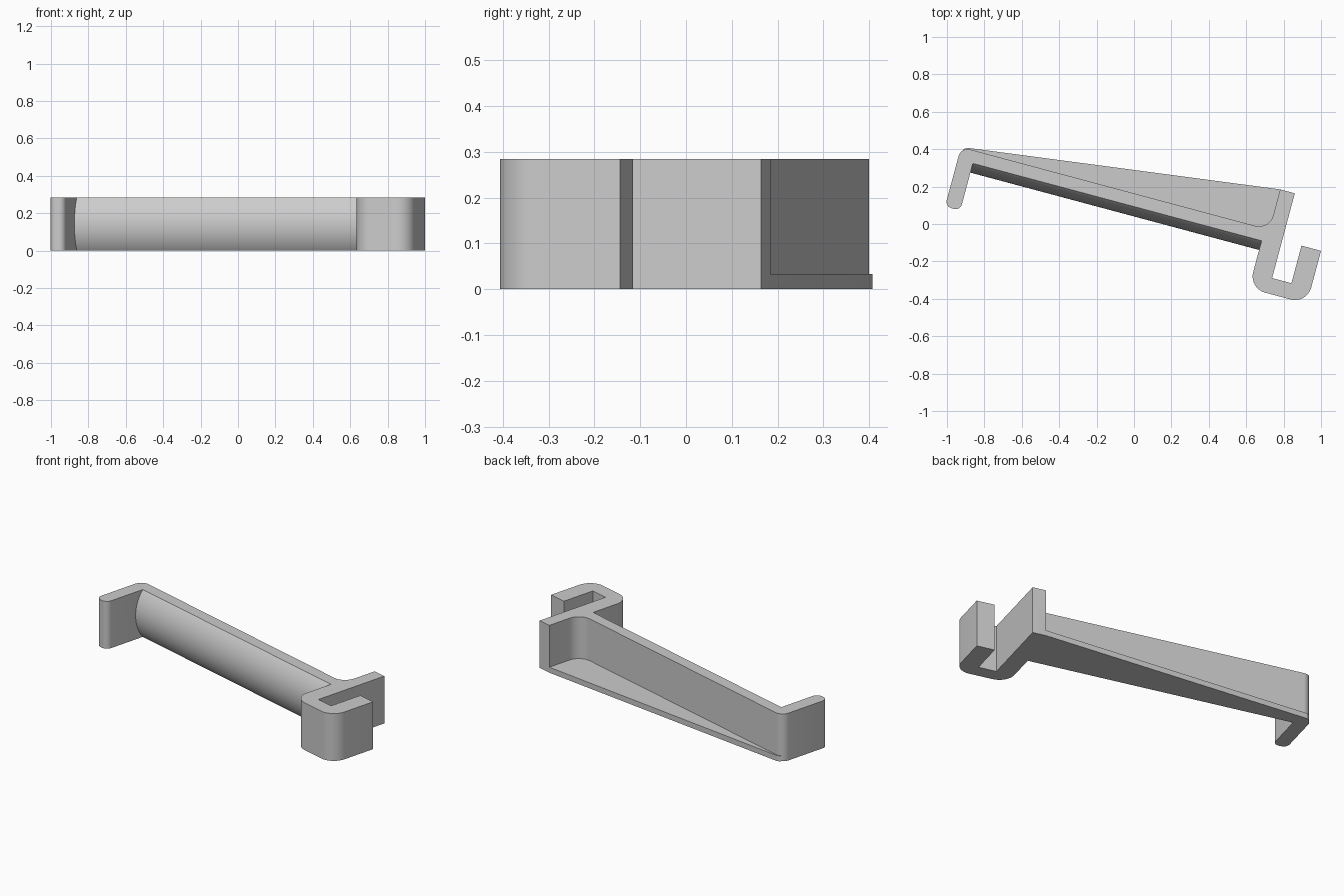
import bpy, bmesh, math
from mathutils import Vector, Matrix

HEIGHT, WEB = 0.285, 0.033
TILT = Matrix.Rotation(math.radians(-15), 4, 'Z')

cube = bpy.data.objects.get("Cube")
if cube:
    bpy.data.objects.remove(cube, do_unlink=True)

grey = bpy.data.materials.new("light grey")
grey.use_nodes = True
grey.diffuse_color = (0.6, 0.6, 0.6, 1)
grey.node_tree.nodes["Principled BSDF"].inputs["Base Color"].default_value = (0.6, 0.6, 0.6, 1)


def rounded(corners, steps=10):
    """Outline from (u, v, radius) corners, each replaced by a tangent arc."""
    points = []
    for i, (u, v, r) in enumerate(corners):
        p = Vector((u, v))
        if r == 0:
            points.append(p)
            continue
        a = (Vector(corners[i - 1][:2]) - p).normalized()
        b = (Vector(corners[(i + 1) % len(corners)][:2]) - p).normalized()
        half = a.angle(b) / 2
        centre = p + (a + b).normalized() * r / math.sin(half)
        start = p + a * r / math.tan(half) - centre
        end = p + b * r / math.tan(half) - centre
        sweep = start.angle_signed(end)
        for k in range(steps + 1):
            points.append(centre + Matrix.Rotation(-sweep * k / steps, 2) @ start)
    return points


def prism(name, points, direction):
    """Solid made by extruding a closed outline."""
    bm = bmesh.new()
    face = bm.faces.new([bm.verts.new(p) for p in points])
    top = bmesh.ops.extrude_face_region(bm, geom=[face])["geom"]
    bmesh.ops.translate(bm, vec=direction, verts=[e for e in top if isinstance(e, bmesh.types.BMVert)])
    bmesh.ops.recalc_face_normals(bm, faces=bm.faces)
    bm.transform(TILT)
    mesh = bpy.data.meshes.new(name)
    bm.to_mesh(mesh)
    bm.free()
    mesh.materials.append(grey)
    obj = bpy.data.objects.new(name, mesh)
    bpy.context.collection.objects.link(obj)
    return obj


# Main bar with the end lip, the upright and the J-shaped hook
frame = rounded([
    (-1.0, 0.158, 0.05), (-1.0, -0.171, 0.035), (-0.916, -0.171, 0.035), (-0.916, 0.09, 0),
    (0.682, 0.09, 0), (0.682, -0.173, 0.09), (1.003, -0.173, 0.09), (1.003, 0.12, 0),
    (0.895, 0.12, 0), (0.895, -0.088, 0), (0.788, -0.088, 0), (0.788, 0.381, 0),
    (0.707, 0.381, 0), (0.707, 0.158, 0.078)])
bracket = prism("bracket", [p.to_3d() for p in frame], (0, 0, HEIGHT))

# Convex front of the bar, its flat back sunk into the bar
bulge = 0.051
radius = ((HEIGHT / 2) ** 2 + bulge ** 2) / (2 * bulge)
limit = math.asin(HEIGHT / 2 / radius)
arc = []
for k in range(25):
    t = limit * (k / 12 - 1)
    arc.append((-0.95, 0.09 - bulge + radius * (1 - math.cos(t)), HEIGHT / 2 + radius * math.sin(t)))
arc += [(-0.95, 0.12, HEIGHT), (-0.95, 0.12, 0)]
front = prism("rounded_front", arc, (1.68, 0, 0))

# Tapering floor web between the bar and the upright
web = prism("floor_web", [(-0.985, 0.15, 0), (-0.965, 0.163, 0), (0.707, 0.381, 0),
                          (0.74, 0.381, 0), (0.74, 0.12, 0), (-0.96, 0.12, 0)], (0, 0, WEB))

# Fuse everything into one solid
bpy.context.view_layer.objects.active = bracket
for part in (front, web):
    fuse = bracket.modifiers.new("fuse", 'BOOLEAN')
    fuse.operation, fuse.solver, fuse.object = 'UNION', 'EXACT', part
    bpy.ops.object.modifier_apply(modifier=fuse.name)
    bpy.data.objects.remove(part, do_unlink=True)

bpy.ops.object.select_all(action='DESELECT')
bracket.select_set(True)
bpy.ops.object.shade_smooth_by_angle(angle=math.radians(25))
